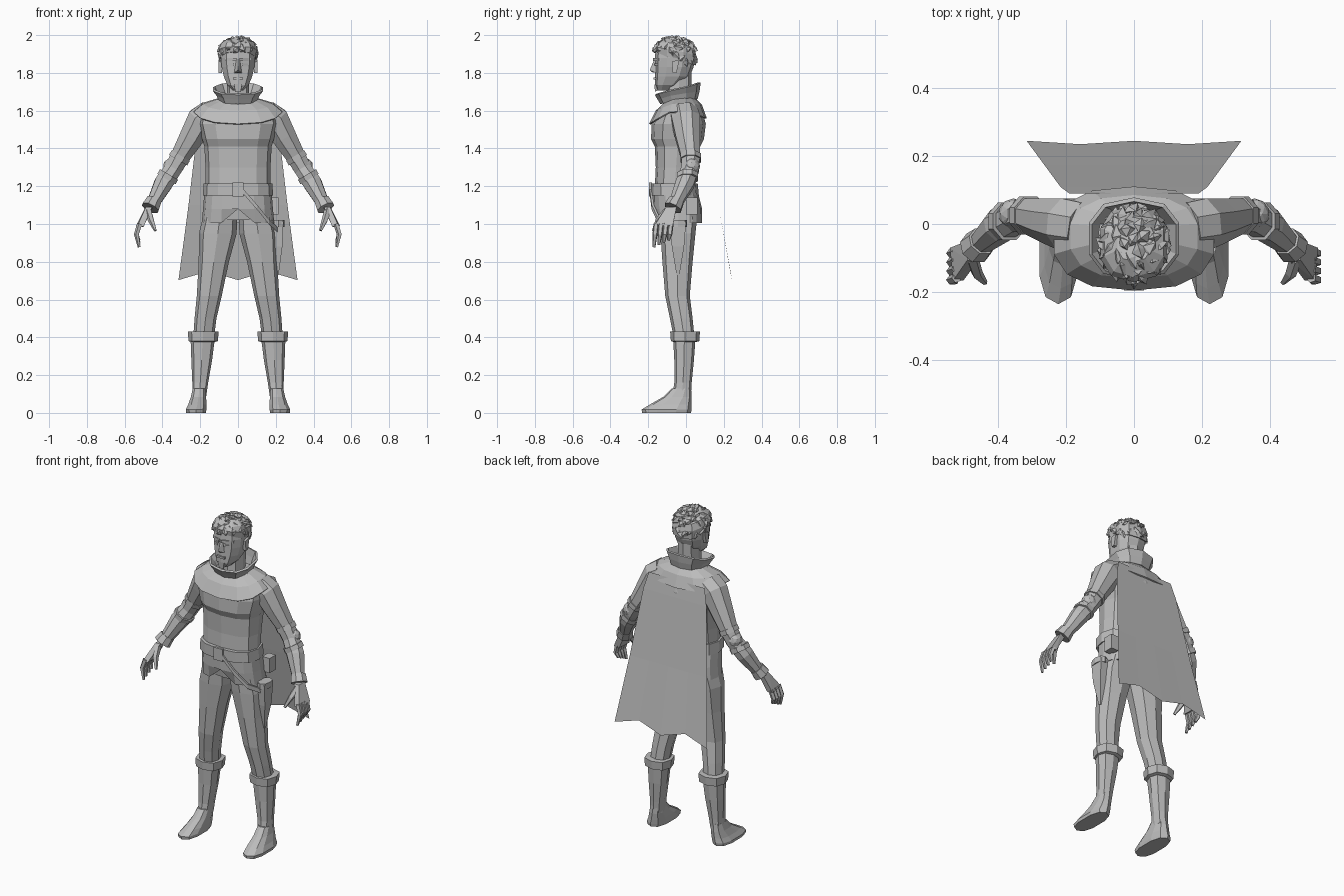
import bpy, bmesh, math, random
from mathutils import Vector

if "Cube" in bpy.data.objects:
    bpy.data.objects.remove(bpy.data.objects["Cube"])

random.seed(4)
grey = bpy.data.materials.new("plain grey")
grey.diffuse_color = (0.5, 0.5, 0.5, 1)
grey.use_nodes = True
grey.node_tree.nodes["Principled BSDF"].inputs["Base Color"].default_value = grey.diffuse_color


def finish(name, bm, thick=0):
    bmesh.ops.recalc_face_normals(bm, faces=bm.faces)
    me = bpy.data.meshes.new(name)
    bm.to_mesh(me)
    bm.free()
    ob = bpy.data.objects.new(name, me)
    me.materials.append(grey)
    bpy.context.collection.objects.link(ob)
    if thick:
        mod = ob.modifiers.new("thickness", 'SOLIDIFY')
        mod.thickness = thick
    return ob


def loft(name, rings, caps=True, thick=0):
    bm = bmesh.new()
    rows = [[bm.verts.new(p) for p in r] for r in rings]
    n = len(rows[0])
    for a, b in zip(rows, rows[1:]):
        for i in range(n):
            j = (i + 1) % n
            bm.faces.new((a[i], a[j], b[j], b[i]))
    if caps:
        bm.faces.new(rows[0])
        bm.faces.new(rows[-1])
    return finish(name, bm, thick)


def ring(cx, hw, yf, yb, z, n=12, zf=0, zb=0, pw=0.8):
    """Boxy oval; zf and zb shift its front and back heights."""
    pts = []
    for i in range(n):
        a = 2 * math.pi * i / n
        s, c = math.sin(a), math.cos(a)
        sx = math.copysign(abs(s) ** pw, s)
        cy = math.copysign(abs(c) ** pw, c)
        pts.append((cx + hw * sx, (yf + yb) / 2 - (yb - yf) / 2 * cy,
                    z + zf * max(c, 0) + zb * max(-c, 0)))
    return pts


def tube(name, path, n=8):
    """Tapered limb through (x, y, z, radius) points."""
    ps = [Vector(p[:3]) for p in path]
    rings = []
    for k, p in enumerate(ps):
        d = (ps[min(k + 1, len(ps) - 1)] - ps[max(k - 1, 0)]).normalized()
        u = d.cross(Vector((0, 1, 0))).normalized()
        v = d.cross(u)
        r = path[k][3]
        rings.append([p + (u * math.cos(t) + v * math.sin(t)) * r
                      for t in (2 * math.pi * (i + .5) / n for i in range(n))])
    return loft(name, rings)


def hull(name, pts):
    bm = bmesh.new()
    for p in pts:
        bm.verts.new(p)
    res = bmesh.ops.convex_hull(bm, input=bm.verts)
    junk = [g for g in res["geom_interior"] if isinstance(g, bmesh.types.BMVert)]
    bmesh.ops.delete(bm, geom=junk, context='VERTS')
    return finish(name, bm)


# Torso, belt and split tunic skirt
loft("torso", [ring(0, *r) for r in (
    (.175, -.14, .06, 1.02), (.172, -.165, .045, 1.2), (.172, -.16, .055, 1.3),
    (.178, -.165, .075, 1.41), (.19, -.185, .095, 1.45), (.21, -.182, .105, 1.53),
    (.205, -.15, .085, 1.60), (.12, -.10, .05, 1.66))])
loft("tunic_skirt", [ring(0, .177, -.175, .06, 1.18, 16),
                     ring(0, .185, -.172, .085, 1.08, 16),
                     [(x, y, 1.08 if i == 0 else z) for i, (x, y, z) in
                      enumerate(ring(0, .192, -.16, .085, 1.005, 16))]], False, .01)
loft("belt", [ring(0, h, f, b, z) for h, f, b, z in (
    (.175, -.165, .05, 1.15), (.186, -.187, .068, 1.15),
    (.182, -.187, .062, 1.215), (.172, -.165, .045, 1.215))])
hull("buckle", [(x, y, z) for x in (-.03, .03) for y in (-.195, -.18) for z in (1.145, 1.22)])

# Sword strap, scabbard and hip pouch on one side
strap = [(.03, -.192, 1.17), (.10, -.182, 1.09), (.165, -.145, 1.01), (.21, -.08, .97)]
for k, (a, b) in enumerate(zip(strap, strap[1:])):
    hull(f"strap_{k}", [(p[0], p[1] + dy, p[2] + dz) for p in (a, b)
                        for dy in (0, .012) for dz in (-.013, .013)])
hull("scabbard", [(x, y, 1.01) for x in (.19, .24) for y in (-.085, 0)] +
     [(x, y, .88) for x in (.19, .235) for y in (-.075, -.01)] +
     [(x, y, .73) for x in (.2, .215) for y in (-.05, -.035)])
loft("scabbard_collar", [ring(.215, .032, -.092, .006, z, 8) for z in (.985, 1.02)])
hull("hip_pouch", [(x, y, z) for x in (.165, .215) for y in (.0, .06) for z in (1.05, 1.14)])

# Shoulder mantle and stand-up collar
loft("mantle", [ring(0, .10, -.11, .05, 1.668, 14, -.02),
                ring(0, .19, -.16, .085, 1.645, 14, -.045, -.015),
                ring(0, .24, -.195, .11, 1.61, 14, -.08, -.05)], False, .008)
loft("collar", [ring(0, .095, -.125, .05, 1.665, 10, -.025),
                ring(0, .108, -.14, .06, 1.695, 10, -.03, .01),
                ring(0, .128, -.155, .066, 1.72, 10, -.03, .03)], False, .012)

# Cape: one thin flaring sheet with a scalloped hem
bm = bmesh.new()
rows = []
for hw, y, z in ((.19, .09, 1.60), (.215, .108, 1.50), (.262, .172, 1.10), (.315, .24, .72)):
    hem = z < .8
    rows.append([bm.verts.new((hw * t, y + (.004 if k % 2 == 0 else -.006) * hem,
                               z + (.03 if k % 2 else -.017) * hem))
                 for k, t in enumerate((-1, -.5, 0, .5, 1))])
for a, b in zip(rows, rows[1:]):
    for i in range(4):
        bm.faces.new((a[i], a[i + 1], b[i + 1], b[i]))
finish("cape", bm)

for side, s in (("left", 1), ("right", -1)):
    # Leg, boot, cuff and shoe
    loft(side + "_leg", [ring(s * c, h, f, b, z, 8) for c, h, f, b, z in (
        (.095, .09, -.14, .06, 1.04), (.107, .1, -.135, .05, .95),
        (.128, .08, -.125, .035, .80), (.152, .066, -.11, .02, .62),
        (.172, .058, -.085, .035, .50), (.182, .055, -.065, .045, .40))])
    loft(side + "_boot", [ring(s * c, h, f, b, z, 8) for c, h, f, b, z in (
        (.187, .064, -.068, .05, .39), (.192, .055, -.062, .042, .28),
        (.2, .042, -.062, .03, .16), (.205, .037, -.072, .026, .09))])
    loft(side + "_boot_cuff", [ring(s * .184, h, -.084 + d, .074 - d, z, 8) for h, d, z in (
        (.06, .02, .375), (.078, .004, .38), (.081, 0, .43), (.057, .02, .432))])
    loft(side + "_shoe", [ring(s * c, h, f, b, z, 10) for c, h, f, b, z in (
        (.222, .054, -.232, .026, 0), (.222, .057, -.235, .03, .018),
        (.215, .05, -.19, .03, .045), (.209, .042, -.12, .03, .085),
        (.205, .036, -.075, .027, .13))])

    # Arm with elbow guard and wrist cuff
    tube(side + "_arm", [(s * x, y, z, r) for x, y, z, r in (
        (.15, -.01, 1.58, .08), (.195, 0, 1.55, .082), (.245, .01, 1.46, .07),
        (.31, .025, 1.35, .054), (.345, .022, 1.29, .05), (.395, -.005, 1.215, .053),
        (.46, -.065, 1.09, .033))])
    for k, (x, y, z) in enumerate(((.31, .025, 1.35), (.372, .008, 1.25))):
        tube(f"{side}_elbow_band_{k}", [(s * (x - .007), y, z + .012, .06),
                                        (s * (x + .007), y, z - .012, .06)])
    bm = bmesh.new()
    bmesh.ops.create_icosphere(bm, subdivisions=2, radius=.045)
    bmesh.ops.translate(bm, verts=bm.verts, vec=(s * .353, .03, 1.305))
    finish(side + "_elbow_guard", bm)
    tube(side + "_wrist_cuff", [(s * .445, -.05, 1.125, .043), (s * .465, -.07, 1.085, .05)])

    # Hand: palm, four curled fingers and a thumb
    hull(side + "_palm", [(s * x, y, z) for x, y, z in (
        (.452, -.055, 1.09), (.49, -.05, 1.09), (.455, -.105, 1.09), (.488, -.105, 1.09),
        (.505, -.07, .985), (.54, -.07, .99), (.50, -.165, .985), (.53, -.165, .995))])
    for k in range(4):
        y = -.158 + .026 * k
        tip = .878 + .012 * k
        tube(f"{side}_finger_{k}", [(s * .52, y, 1.0, .015), (s * .537, y - .006, .945, .014),
                                    (s * .523, y - .012, tip, .008)], 5)
    tube(side + "_thumb", [(s * .475, -.10, 1.07, .02), (s * .46, -.145, 1.02, .017),
                           (s * .437, -.172, .965, .008)], 5)

    # Ear, brow and eye
    hull(side + "_ear", [(s * x, y, z) for x in (.085, .103) for y, z in (
        (-.07, 1.80), (-.075, 1.86), (-.035, 1.87), (-.05, 1.80))])
    hull(side + "_brow", [(s * x, y, z) for x, y in ((.008, -.176), (.07, -.142), (.008, -.15), (.07, -.12))
                          for z in (1.862, 1.878)])
    hull(side + "_eye", [(s * x, y, z) for x, y in ((.02, -.168), (.055, -.152), (.037, -.14))
                         for z in (1.838, 1.85)])

# Neck, head and face
loft("neck", [ring(0, .06, -.105, .025, 1.64, 8), ring(0, .058, -.10, .03, 1.80, 8)])
loft("head", [ring(0, h, f, b, z, 10) for h, f, b, z in (
    (.03, -.155, -.07, 1.708), (.058, -.165, -.03, 1.735), (.078, -.165, .02, 1.78),
    (.09, -.164, .04, 1.83), (.095, -.165, .047, 1.88), (.09, -.16, .045, 1.93),
    (.06, -.13, .02, 1.97))])
hull("nose", [(0, -.166, 1.875), (0, -.192, 1.815), (-.02, -.16, 1.80), (.02, -.16, 1.80),
              (-.01, -.16, 1.87), (.01, -.16, 1.87), (0, -.178, 1.803)])
hull("mouth", [(x, y, z) for x in (-.026, .026) for y in (-.171, -.15) for z in (1.764, 1.776)])
hull("chin", [(-.022, -.168, 1.74), (.022, -.168, 1.74), (-.014, -.164, 1.70), (.014, -.164, 1.70),
              (-.02, -.13, 1.72), (.02, -.13, 1.72)])

# Hair: a faceted cap covered in jagged locks
loft("hair_cap", [ring(0, h, f, b, z, 10, zf, -.03) for h, f, b, z, zf in (
    (.097, -.165, .052, 1.87, .045), (.103, -.17, .055, 1.92, .02),
    (.09, -.155, .045, 1.96, 0), (.05, -.11, 0, 1.985, 0))])
for k in range(60):
    t = (k + .5) / 60
    up = 1 - 1.22 * t
    az = k * 2.39996
    flat = math.sqrt(max(0, 1 - up * up))
    d = Vector((math.sin(az) * flat, math.cos(az) * flat, up))
    if d.y < -.3 and up < .15:
        continue
    base = Vector((d.x * .094, -.06 + d.y * .107, 1.905 + d.z * .078))
    if d.y > .2 and up < .2:
        base.z -= .03
    side = d.cross(Vector((random.uniform(-1, 1), random.uniform(-1, 1), .6))).normalized()
    other = d.cross(side)
    w = random.uniform(.016, .024)
    pts = [base + side * w, base - side * w, base + other * w * 1.3, base - other * w * 1.3,
           base - d * .02, base + d * random.uniform(.008, .02) + other * random.uniform(.015, .03),
           base + d * .015 - other * .012]
    hull(f"hair_lock_{k}", [(max(-.115, min(.115, p.x)), max(-.19, min(.065, p.y)), min(p.z, 2.0))
                            for p in pts])
